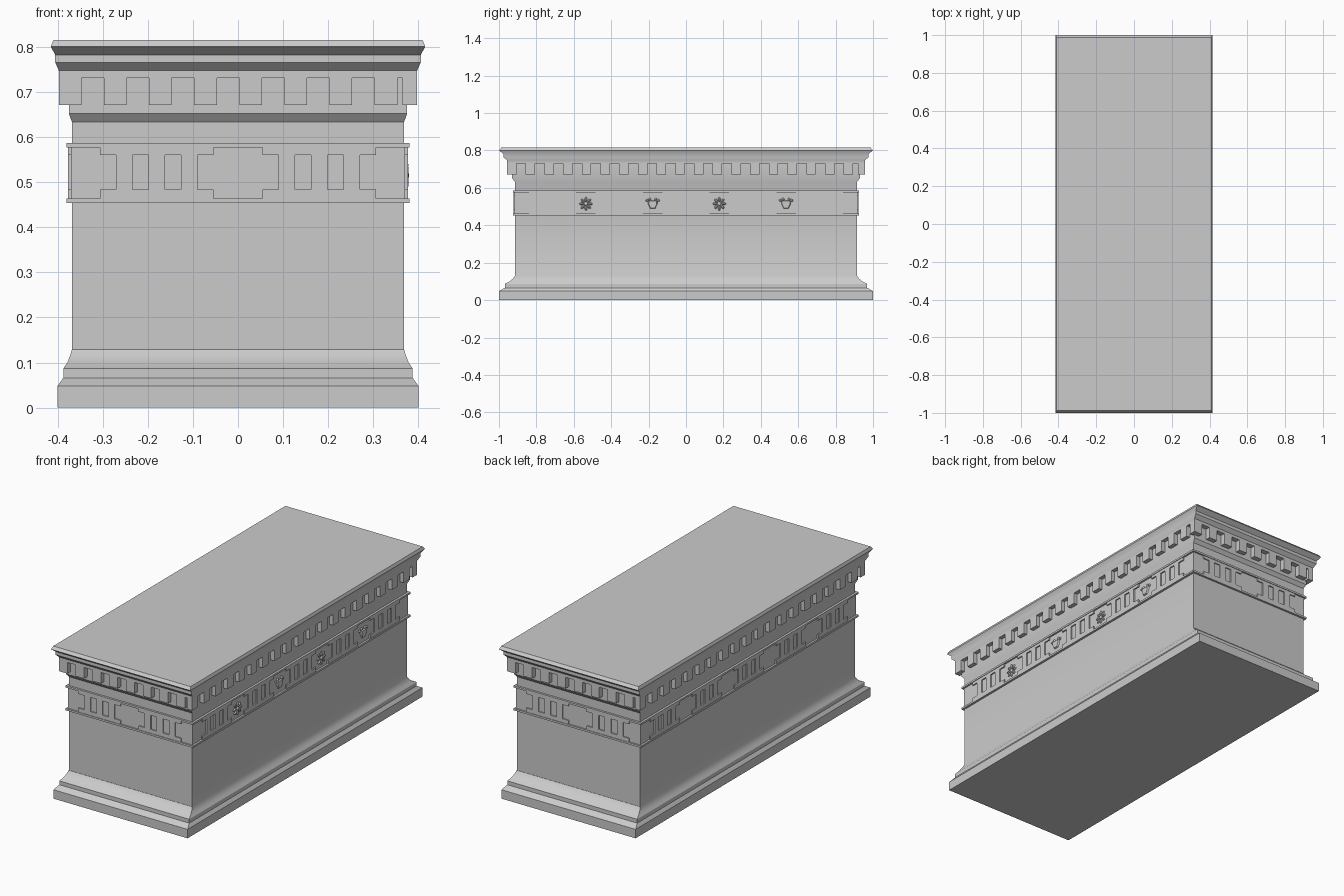
import bpy, bmesh, math
from mathutils import Vector, Matrix

cube = bpy.data.objects.get("Cube")
if cube:
    bpy.data.objects.remove(cube)

stone = bpy.data.materials.new("grey stone")
stone.use_nodes = True
GREY = (0.6, 0.6, 0.6, 1)
stone.diffuse_color = GREY
stone.node_tree.nodes["Principled BSDF"].inputs["Base Color"].default_value = GREY

# Each side: outward direction, direction along it, half length, axis index
SIDES = {
    "front": (Vector((0, -1, 0)), Vector((1, 0, 0))),
    "right": (Vector((1, 0, 0)), Vector((0, 1, 0))),
    "back": (Vector((0, 1, 0)), Vector((-1, 0, 0))),
    "left": (Vector((-1, 0, 0)), Vector((0, -1, 0))),
}


def finish(name, bm, smooth=False):
    bmesh.ops.recalc_face_normals(bm, faces=bm.faces)
    mesh = bpy.data.meshes.new(name)
    bm.to_mesh(mesh)
    bm.free()
    mesh.materials.append(stone)
    obj = bpy.data.objects.new(name, mesh)
    bpy.context.collection.objects.link(obj)
    if smooth:
        bpy.ops.object.select_all(action='DESELECT')
        obj.select_set(True)
        bpy.context.view_layer.objects.active = obj
        bpy.ops.object.shade_smooth_by_angle(angle=math.radians(30))
    return obj


def loft(name, rings, smooth=False):
    """Stack of rectangles (half x, half y, z), capped at both ends."""
    bm = bmesh.new()
    loops = [[bm.verts.new((sx * hx, sy * hy, z))
              for sx, sy in ((-1, -1), (1, -1), (1, 1), (-1, 1))] for hx, hy, z in rings]
    for low, high in zip(loops, loops[1:]):
        for i in range(4):
            j = (i + 1) % 4
            bm.faces.new((low[i], low[j], high[j], high[i]))
    bm.faces.new(loops[0][::-1])
    bm.faces.new(loops[-1])
    return finish(name, bm, smooth)


def side_box(bm, side, u0, u1, d0, d1, z0, z1):
    """Box on a side: u runs along it, d is the distance out from the centre."""
    out, along = SIDES[side]
    centre = along * (u0 + u1) / 2 + out * (d0 + d1) / 2 + Vector((0, 0, (z0 + z1) / 2))
    size = [abs(along[i]) * (u1 - u0) + abs(out[i]) * (d1 - d0) for i in range(2)]
    bmesh.ops.create_cube(bm, size=1, matrix=Matrix.Translation(centre)
                          @ Matrix.Diagonal((size[0], size[1], z1 - z0, 1)))


# Moulded chest: plinth, foot moulding, walls, neck, dentil bed and cornice
loft("chest_body", [
    (0.4, 1.0, 0), (0.4, 1.0, 0.048), (0.387, 0.968, 0.066), (0.387, 0.968, 0.087),
    (0.378, 0.942, 0.1), (0.372, 0.924, 0.116), (0.368, 0.915, 0.129),
    (0.368, 0.915, 0.633), (0.375, 0.93, 0.652), (0.375, 0.93, 0.731),
    (0.397, 0.957, 0.731), (0.397, 0.957, 0.747), (0.405, 0.976, 0.765),
    (0.405, 0.976, 0.782), (0.415, 1.0, 0.8), (0.409, 0.988, 0.815)], smooth=True)

# Frieze band with a thin lip above and below
loft("frieze_band", [(0.37, 0.917, 0.46), (0.37, 0.917, 0.58)])
for label, z0, z1 in (("lower", 0.453, 0.463), ("upper", 0.576, 0.586)):
    loft(label + "_frieze_lip", [(0.38, 0.926, z0), (0.38, 0.926, z1)])

for side in SIDES:
    short = side in ("front", "back")
    half, bed = (0.397, 0.93) if short else (0.957, 0.375)
    edge = 0.957 if short else 0.397
    inner = 0.375 if short else 0.93

    # Row of dentils, starting flush with one corner
    bm = bmesh.new()
    u = -half
    while u + 0.05 < inner:
        side_box(bm, side, u, u + 0.05, bed - 0.01, edge, 0.671, 0.735)
        u += 0.1
    finish(side + "_dentils", bm)

    # Three-bar panels with a wide cap and foot
    bm = bmesh.new()
    wall, face = (0.91, 0.923) if short else (0.365, 0.377)
    centres = (-0.18, 0.18) if short else [0.357 * k for k in range(-2, 3)]
    for c in centres:
        for z0, z1 in ((0.462, 0.484), (0.56, 0.577)):
            side_box(bm, side, c - 0.126, c + 0.126, wall, face, z0, z1)
        for k in (-1, 0, 1):
            b = c + 0.072 * k
            side_box(bm, side, b - 0.018, b + 0.018, wall, face, 0.484, 0.56)
    finish(side + "_bar_panels", bm)


def bump(bm, y, z, ry, rz, turn=0, out=0.008):
    """Flattened dome on the right wall."""
    m = (Matrix.Translation((0.37, y, z)) @ Matrix.Rotation(turn, 4, 'X')
         @ Matrix.Diagonal((out, ry, rz, 1)))
    bmesh.ops.create_uvsphere(bm, u_segments=10, v_segments=6, radius=1, matrix=m)


MID = 0.515
# Eight-petalled rosettes
for n, y in enumerate((-0.535, 0.178)):
    bm = bmesh.new()
    for k in range(8):
        a = k * math.tau / 8
        bump(bm, y - math.sin(a) * 0.023, MID + math.cos(a) * 0.023, 0.007, 0.013, a)
    bump(bm, y, MID, 0.011, 0.011, out=0.01)
    finish(f"rosette_{n + 1}", bm, smooth=True)

# Tapered ox-head reliefs with small horns and ears
for n, y in enumerate((-0.178, 0.535)):
    bm = bmesh.new()
    shape = [(-0.026, 0.018), (0.026, 0.018), (0.027, 0), (0.014, -0.027), (-0.014, -0.027), (-0.027, 0)]
    back = [bm.verts.new((0.366, y + a, MID + b)) for a, b in shape]
    front = [bm.verts.new((0.378, y + a * 0.8, MID + b * 0.8)) for a, b in shape]
    bm.faces.new(back[::-1])
    bm.faces.new(front)
    for i in range(6):
        j = (i + 1) % 6
        bm.faces.new((back[i], back[j], front[j], front[i]))
    for s in (-1, 1):
        bump(bm, y + s * 0.03, MID + 0.018, 0.008, 0.007)
        bump(bm, y + s * 0.016, MID + 0.024, 0.007, 0.008)
    finish(f"ox_head_{n + 1}", bm, smooth=True)
